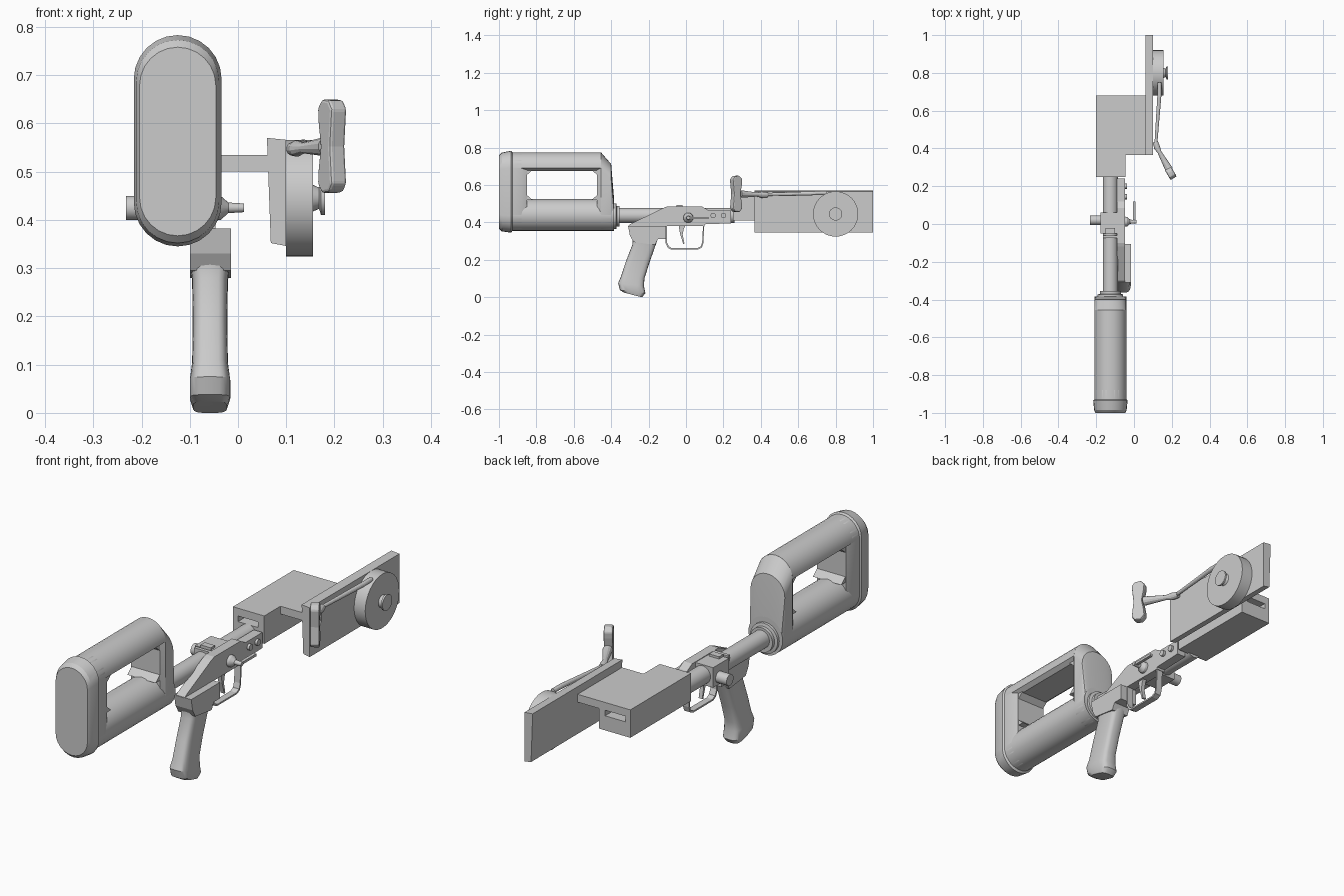
import bpy, bmesh, math
from mathutils import Vector

if "Cube" in bpy.data.objects:
    bpy.data.objects.remove(bpy.data.objects["Cube"])

CX, CZ = -0.125, 0.437   # barrel axis


def finish(name, bm, smooth=True, bevel=0):
    bmesh.ops.recalc_face_normals(bm, faces=bm.faces)
    me = bpy.data.meshes.new(name)
    bm.to_mesh(me)
    bm.free()
    ob = bpy.data.objects.new(name, me)
    bpy.context.collection.objects.link(ob)
    if bevel:
        m = ob.modifiers.new("bevel", 'BEVEL')
        m.width, m.segments = bevel, 2
    if smooth:
        bpy.ops.object.select_all(action='DESELECT')
        ob.select_set(True)
        bpy.context.view_layer.objects.active = ob
        bpy.ops.object.shade_smooth_by_angle(angle=math.radians(25))
    return ob


def loft(name, rings, **kw):
    """Skin a list of equal-length point rings and cap both ends."""
    bm = bmesh.new()
    vs = [[bm.verts.new(p) for p in r] for r in rings]
    n = len(vs[0])
    for a, b in zip(vs, vs[1:]):
        for i in range(n):
            bm.faces.new((a[i], a[(i + 1) % n], b[(i + 1) % n], b[i]))
    bm.faces.new(vs[0])
    bm.faces.new(vs[-1])
    return finish(name, bm, **kw)


def prism(name, pts, x0, x1, **kw):
    """Extrude a (y, z) profile along x."""
    kw.setdefault("smooth", False)
    return loft(name, [[(x, y, z) for y, z in pts] for x in (x0, x1)], **kw)


def box(name, x0, x1, y0, y1, z0, z1, **kw):
    return prism(name, [(y0, z0), (y1, z0), (y1, z1), (y0, z1)], x0, x1, **kw)


def tube(name, stations, n=24):
    """Round section through (point, radius) stations."""
    P = [Vector(p) for p, r in stations]
    rings = []
    u = None
    for i, (p, r) in enumerate(stations):
        t = (P[min(i + 1, len(P) - 1)] - P[max(i - 1, 0)]).normalized()
        if u is None:
            u = t.orthogonal()
        u = (u - t * u.dot(t)).normalized()
        v = t.cross(u)
        rings.append([P[i] + (u * math.cos(a) + v * math.sin(a)) * r
                      for a in (2 * math.pi * k / n for k in range(n))])
    return loft(name, rings)


def stadium(y, w, z0, z1, n=12):
    """Vertical rounded slot outline at depth y."""
    pts = []
    for c, s in ((z1 - w, 0), (z0 + w, math.pi)):
        for k in range(n + 1):
            a = s + math.pi * k / n
            pts.append((CX + w * math.cos(a), y, c + w * math.sin(a)))
    return pts


# --- Stock: butt pad, rear post, front post, two bars ---
loft("butt_pad", [stadium(-1, .079, .367, .758), stadium(-.985, .086, .352, .773),
                  stadium(-.935, .091, .345, .783), stadium(-.928, .085, .355, .775)])
loft("stock_rear_post", [stadium(-.93, .085, .355, .775), stadium(-.88, .085, .355, .775),
                         stadium(-.85, .072, .368, .762)])
loft("stock_front_post", [stadium(-.475, .072, .362, .762), stadium(-.455, .085, .355, .775),
                          stadium(-.40, .085, .355, .712), stadium(-.385, .078, .36, .53)])
tube("stock_lower_bar", [((CX, -.93, .44), .085), ((CX, -.385, .44), .085)], 32)
loft("stock_upper_bar", [[(CX + .085 * math.cos(a), y, .69 + .085 * math.sin(a))
                          for a in (math.pi * k / 16 for k in range(17))]
                         + [(CX - .065, y, .675), (CX + .065, y, .675)]
                         for y in (-.93, -.455)])
for i, (y, dy) in enumerate(((-.855, .035), (-.47, -.035))):
    for j, (z, dz) in enumerate(((.52, .03), (.68, -.03))):
        prism(f"stock_fillet_{i}{j}", [(y, z + dz), (y, z), (y + dy, z)], CX - .07, CX + .07)

# --- Barrel and collars ---
tube("stock_collar", [((CX, -.39, .433), .068), ((CX, -.373, .433), .068),
                      ((CX, -.37, .433), .055), ((CX, -.355, .433), .055)], 32)
tube("barrel", [((CX, -.38, CZ), .04), ((CX, .26, CZ), .04)], 32)

# --- Receiver ---
prism("receiver", [(-.31, .38), (-.30, .39), (-.12, .478), (-.10, .485), (.085, .485), (.12, .465),
                   (.24, .465), (.24, .395), (.10, .39), (.10, .38)], -.09, -.047)
box("receiver_block", -.178, -.05, -.05, .062, .392, .482)
box("rear_sight_base", -.165, -.085, -.075, -.06, .43, .485)
box("rear_sight_notch", -.15, -.10, -.05, -.02, .48, .492)
for i, y in enumerate((.145, .2)):
    tube(f"receiver_pin_{i}", [((-.06, y, .437), .014), ((-.036, y, .437), .014)], 16)
tube("bolt_knob", [((-.232, .02, .425), .025), ((-.17, .02, .425), .025)])
tube("selector_boss", [((-.05, .012, .425), .027), ((-.036, .012, .425), .025),
                       ((-.02, .012, .425), .011), ((.012, .012, .425), .009)], 16)
box("selector_lever", -.006, .008, .005, .12, .419, .43)

# --- Grip ---
prism("grip_block", [(-.31, .382), (-.30, .33), (-.28, .295), (-.165, .28),
                     (-.15, .31), (-.107, .31), (-.107, .382)], -.10, -.015)
grip = [(-.287, .31, -.155, .30, .041), (-.287, .28, -.167, .265, .037), (-.322, .19, -.197, .18, .036),
        (-.348, .11, -.222, .10, .037), (-.363, .075, -.225, .06, .042),
        (-.353, .038, -.217, .022, .042), (-.33, .024, -.235, .0, .035)]
rings = []
for yb, zb, yf, zf, w in grip:
    ring = []
    for k in range(24):
        c, s = math.cos(math.tau * k / 24), math.sin(math.tau * k / 24)
        c, s = (math.copysign(abs(q) ** .55, q) for q in (c, s))
        f = (1 + s) / 2
        ring.append((-.058 + w * c, yb + (yf - yb) * f, zb + (zf - zb) * f))
    rings.append(ring)
loft("grip", rings)

# --- Trigger guard strap and trigger ---
outer = [(-.11, .385), (-.11, .29), (-.098, .265), (-.08, .255), (.065, .255),
         (.085, .265), (.093, .29), (.098, .385)]
inner = [(y * .93, .262 + (z - .255) * .945) for y, z in outer]
prism("trigger_guard", outer + inner[::-1], -.08, -.05)
prism("trigger", [(-.04, .39), (-.032, .34), (-.015, .285), (-.008, .287), (-.018, .335),
                  (-.012, .365), (.0, .39)], -.075, -.057)

# --- Forward housing: body with a slot each end, and side wing ---
box("housing_floor", -.20, -.045, .25, .68, .41, .475)
box("housing_top", -.20, -.045, .25, .68, .50, .535)
for i, (a, b) in enumerate(((-.20, -.175), (-.075, -.045))):
    box(f"housing_side_{i}", a, b, .25, .68, .475, .50)
box("housing_wing", -.046, .065, .365, .68, .50, .535)
loft("side_plate", [[(.06, y, .57), (.10, y, .566), (.10, y, .346), (.068, y, .352)]
                    for y in (.365, 1)], smooth=False)

# --- Recoil reel with hub ---
tube("reel", [((.10, .8, .445), .121), ((.155, .8, .445), .121)], 32)
tube("reel_hub", [((.15, .8, .445), .03), ((.168, .8, .445), .022),
                  ((.172, .8, .445), .035), ((.18, .8, .445), .035)])

# --- Pull cord, ferrule and T handle ---
tube("pull_cord", [((.135, .75, .557), .01), ((.135, .69, .556), .011),
                   ((.117, .44, .55), .008), ((.12, .41, .55), .008)], 12)
tube("handle_stem", [((.113, .435, .547), .014), ((.122, .405, .548), .017),
                     ((.135, .38, .549), .011), ((.185, .29, .552), .021)], 12)
d = Vector((.5, -.866, 0))
w = Vector((.866, .5, 0)) * .019
c = Vector((.195, .268, 0))
half = [(-.012, .65), (-.03, .632), (-.028, .605), (-.018, .552), (-.028, .50), (-.03, .475),
        (-.012, .455), (.016, .458), (.03, .475), (.022, .552), (.03, .63), (.016, .648)]
loft("pull_handle", [[c + d * a + w * s + Vector((0, 0, z)) for a, z in half] for s in (-1, 1)],
     smooth=False, bevel=.006)
